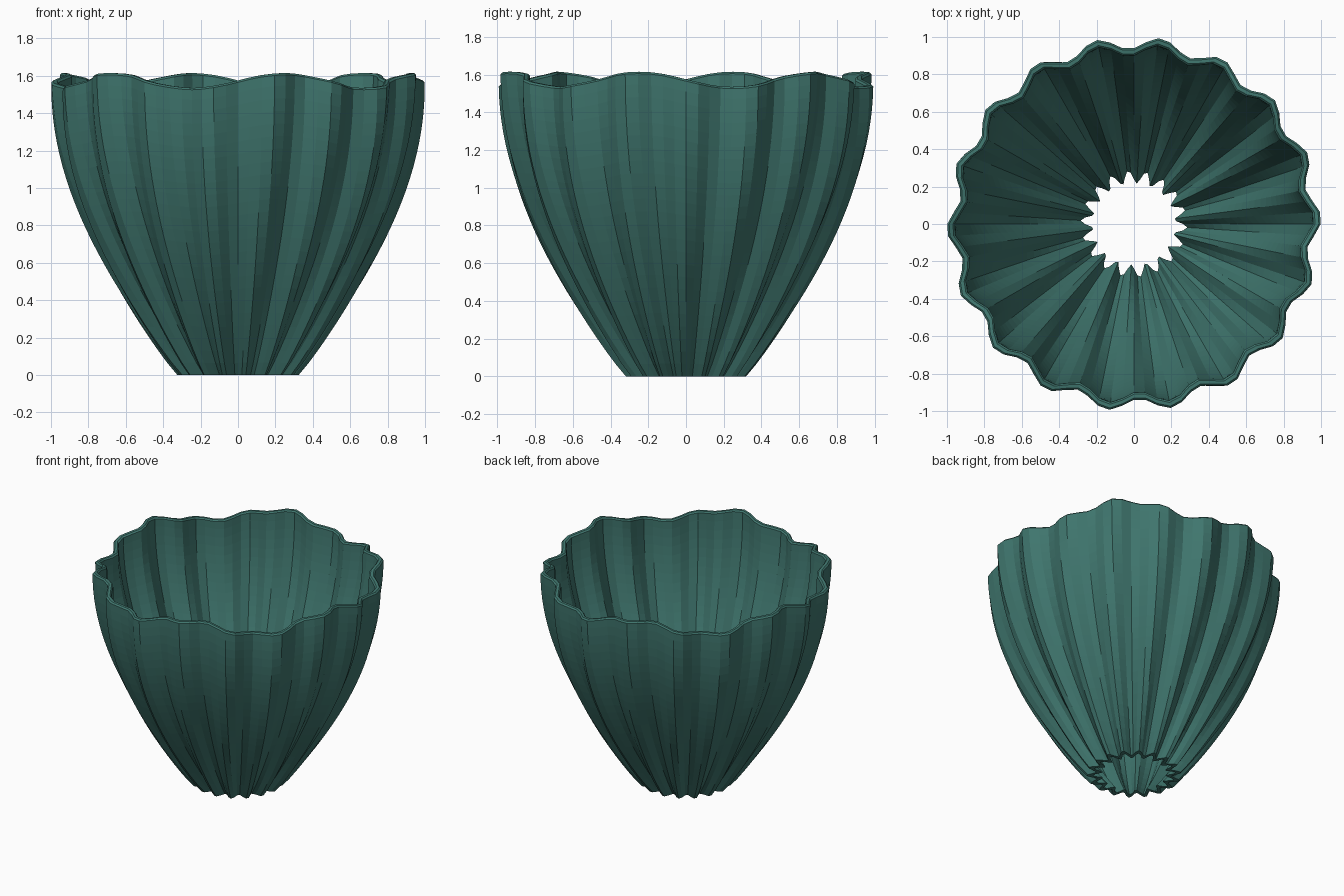
import bpy
import bmesh
from math import sin, cos, pi, tau, radians

cube = bpy.data.objects.get("Cube")
if cube:
    bpy.data.objects.remove(cube, do_unlink=True)

SEGMENTS, ROWS = 96, 24
FLUTES, WAVES = 18, 6
BASE_R, TOP_R, HEIGHT = 0.325, 1.003, 1.575
FLUTE_DEPTH, WAVE_HEIGHT = 0.034, 0.04
WALL, CHAMFER = 0.04, 0.01
TWIST_BASE, TWIST_TOP = radians(-3.8), radians(1.7)

# Material
glaze = bpy.data.materials.new("deep_teal")
glaze.use_nodes = True
colour = (0.05, 0.18, 0.155, 1)
glaze.diffuse_color = colour
glaze.node_tree.nodes["Principled BSDF"].inputs["Base Color"].default_value = colour


def wall_point(angle, t, inset, drop):
    """Point at height fraction t, moved inward by inset and down by drop."""
    swell = BASE_R + (TOP_R - BASE_R) * sin(t * pi / 2) ** 0.92
    crest = TWIST_BASE + (TWIST_TOP - TWIST_BASE) * t
    radius = swell - FLUTE_DEPTH * (1 - cos(FLUTES * (angle - crest))) - inset
    z = t * (HEIGHT - WAVE_HEIGHT * sin(WAVES * angle)) - drop
    return radius * cos(angle), radius * sin(angle), z


# Closed cross-section: outer wall, chamfered rim, inner wall, open foot
levels = [row / ROWS for row in range(ROWS)]
section = [(t, 0, 0) for t in levels]
section += [(1, 0, CHAMFER), (1, CHAMFER, 0), (1, WALL - CHAMFER, 0), (1, WALL, CHAMFER)]
section += [(t, WALL, 0) for t in reversed(levels)]

# Fluted bowl, swept around from the section
bm = bmesh.new()
rings = [[bm.verts.new(wall_point(tau * i / SEGMENTS, *station))
          for i in range(SEGMENTS)] for station in section]
for ring, following in zip(rings, rings[1:] + rings[:1]):
    for i in range(SEGMENTS):
        j = (i + 1) % SEGMENTS
        bm.faces.new((ring[i], ring[j], following[j], following[i]))
mesh = bpy.data.meshes.new("fluted_bowl")
bm.to_mesh(mesh)
bm.free()
mesh.materials.append(glaze)
bowl = bpy.data.objects.new("fluted_bowl", mesh)
bpy.context.collection.objects.link(bowl)
